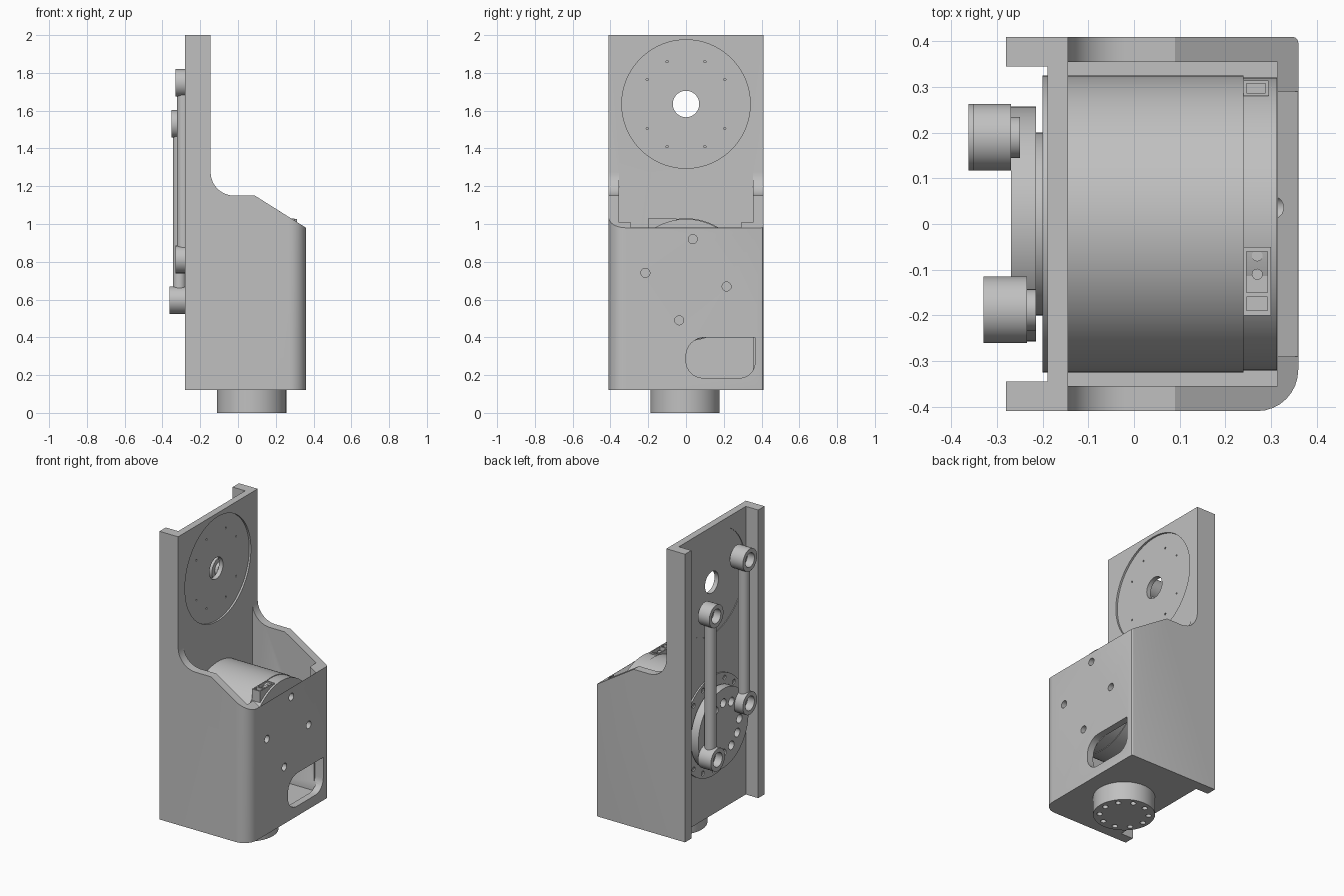
import bpy, bmesh
from math import sin, cos, pi, radians

cube = bpy.data.objects.get("Cube")
if cube:
    bpy.data.objects.remove(cube, do_unlink=True)

grey = bpy.data.materials.new("light grey")
grey.use_nodes = True
GREY = (0.53, 0.53, 0.53, 1)
grey.diffuse_color = GREY
grey.node_tree.nodes["Principled BSDF"].inputs["Base Color"].default_value = GREY

MAP = {"X": lambda u, v, w: (w, u, v),
       "Y": lambda u, v, w: (u, w, v),
       "Z": lambda u, v, w: (u, v, w)}


def arc(u, v, r, a0, a1, n):
    """Points of an arc, angles in degrees."""
    return [(u + r * cos(radians(a0 + (a1 - a0) * i / n)),
             v + r * sin(radians(a0 + (a1 - a0) * i / n))) for i in range(n + 1)]


def circle(u, v, r, n=48):
    return arc(u, v, r, 0, 360, n)[:-1]


def rect(u0, u1, v0, v1):
    return [(u0, v0), (u1, v0), (u1, v1), (u0, v1)]


def ring(u, v, radius, r, count, start=0):
    """Small circles spaced around a larger one."""
    return [circle(u + radius * cos(start + 2 * pi * i / count),
                   v + radius * sin(start + 2 * pi * i / count), r, 20) for i in range(count)]


def prism(name, outlines, axis, a, b):
    """Extrude one or more outlines along an axis from a to b."""
    bm = bmesh.new()
    for pts in outlines:
        low = [bm.verts.new(MAP[axis](u, v, a)) for u, v in pts]
        high = [bm.verts.new(MAP[axis](u, v, b)) for u, v in pts]
        bm.faces.new(low)
        bm.faces.new(high)
        for i in range(len(pts)):
            j = (i + 1) % len(pts)
            bm.faces.new((low[i], low[j], high[j], high[i]))
    bmesh.ops.recalc_face_normals(bm, faces=bm.faces[:])
    me = bpy.data.meshes.new(name)
    bm.to_mesh(me)
    bm.free()
    me.materials.append(grey)
    ob = bpy.data.objects.new(name, me)
    bpy.context.collection.objects.link(ob)
    return ob


def cut(ob, outlines, axis, a, b):
    """Subtract a prism from a part and discard the cutter."""
    tool = prism("cutter", outlines, axis, a, b)
    tool.hide_render = True
    mod = ob.modifiers.new("cut", "BOOLEAN")
    mod.operation, mod.solver, mod.object = "DIFFERENCE", "EXACT", tool
    bpy.context.view_layer.update()
    deps = bpy.context.evaluated_depsgraph_get()
    me = bpy.data.meshes.new_from_object(ob.evaluated_get(deps))
    ob.modifiers.clear()
    ob.data = me
    bpy.data.objects.remove(tool, do_unlink=True)


def round_corner(ob, y, radius, segments):
    bm = bmesh.new()
    bm.from_mesh(ob.data)
    edges = [e for e in bm.edges
             if all(abs(v.co.x - 0.36) < 1e-4 and abs(v.co.y - y) < 1e-4 for v in e.verts)]
    bmesh.ops.bevel(bm, geom=edges, offset=radius, segments=segments, profile=0.5, affect="EDGES")
    bm.to_mesh(ob.data)
    bm.free()


MOTOR_Z, PIVOT_Z = 0.705, 1.635

# Housing: side profile, rounded front corners, hollow box, rear channel
side = ([(-0.28, 0.12), (0.36, 0.12), (0.36, 0.98), (0.09, 1.15)]
        + arc(-0.02, 1.275, 0.125, 270, 180, 12) + [(-0.145, 2), (-0.28, 2)])
housing = prism("housing", [side], "Y", -0.41, 0.41)
round_corner(housing, -0.41, 0.09, 8)
round_corner(housing, 0.41, 0.012, 3)
cut(housing, [rect(-0.145, 0.315, -0.355, 0.355)], "Z", 0.17, 1.6)
cut(housing, [rect(-0.4, -0.19, -0.345, 0.345)], "Z", 0, 2.2)

# Chamfer inside the front lip
cut(housing, [[(0.3, 0.93), (0.315, 0.93), (0.3595, 0.979), (0.3595, 1.1), (0.3, 1.1)]],
    "Y", -0.29, 0.29)

# Front wall window and screw holes
window = (arc(0.1, 0.3, 0.1, 90, 180, 8) + arc(0.09, 0.275, 0.09, 180, 270, 8)
          + arc(0.285, 0.265, 0.08, 270, 360, 8) + [(0.365, 0.4)])
cut(housing, [window], "X", 0.3, 0.4)
cut(housing, ring(0, MOTOR_Z, 0.218, 0.024, 4, radians(-10.5) + pi / 2 + radians(1)), "X", 0.3, 0.4)

# Pivot seat with centre bore and small pin holes
cut(housing, [circle(0, PIVOT_Z, 0.34, 64)], "X", -0.157, -0.1)
cut(housing, [circle(0, PIVOT_Z, 0.34, 64)], "X", -0.3, -0.186)
cut(housing, [circle(0, PIVOT_Z, 0.07)], "X", -0.3, 0)
pins = [circle(sy * y, PIVOT_Z + sz * z, 0.006, 10)
        for y, z in ((0.205, 0.13), (0.1, 0.225)) for sy in (-1, 1) for sz in (-1, 1)]
cut(housing, pins, "X", -0.17, -0.1)

# Output flange under the floor
base_flange = prism("base_flange", [circle(0.0725, -0.005, 0.183, 64)], "Z", 0, 0.125)
cut(base_flange, ring(0.0725, -0.005, 0.145, 0.017, 10), "Z", -0.1, 0.04)

# Motor lying across the box, with connectors on the end cap
prism("motor_body", [circle(0, MOTOR_Z, 0.325, 96)], "X", -0.15, 0.24)
prism("motor_cap", [circle(0, MOTOR_Z, 0.321, 96)], "X", 0.235, 0.313)
connector = prism("motor_connector", [rect(0.24, 0.3, -0.2, -0.05)], "Z", 0.95, 1.03)
cut(connector, [rect(0.247, 0.293, -0.15, -0.06), rect(0.247, 0.293, -0.19, -0.16)], "Z", 1.005, 1.1)
prism("connector_pins", [circle(0.27, y, 0.012, 16) for y in (-0.11, -0.07)], "Z", 0.98, 1.02)
small_plug = prism("small_connector", [rect(0.24, 0.295, 0.28, 0.315)], "Z", 0.78, 0.87)
cut(small_plug, [rect(0.247, 0.288, 0.287, 0.308)], "Z", 0.85, 1)

# Rear mounting ring, hub and rotor
mount_ring = prism("mounting_ring", [circle(0, MOTOR_Z, 0.325, 96)], "X", -0.2, -0.185)
cut(mount_ring, ring(0, MOTOR_Z, 0.293, 0.015, 16), "X", -0.3, -0.192)
prism("rotor_hub", [circle(0, MOTOR_Z, 0.2, 64)], "X", -0.22, -0.19)
rotor = prism("rotor", [circle(0, MOTOR_Z, 0.258, 80)], "X", -0.27, -0.215)
cut(rotor, ring(0, MOTOR_Z, 0.165, 0.028, 12), "X", -0.3, -0.235)


def link(name, y, low, high, rod_x):
    """Push rod with a hollow eye at each end; low and high are (z, outer x, inner x)."""
    prism(name + "_rod", [circle(rod_x, y, 0.035, 32)], "Z", low[0] + 0.06, high[0] - 0.06)
    for end, (z, outer, inner) in (("lower", low), ("upper", high)):
        eye = prism(f"{name}_{end}_eye", [circle(y, z, 0.073)], "X", outer, inner)
        cut(eye, [circle(y, z, 0.046)], "X", -0.5, outer + 0.05)
        prism(f"{name}_{end}_stub", [circle(y, z, 0.045)], "X", inner - 0.02, inner + 0.02)


link("left_link", 0.19, (0.597, -0.363, -0.27), (1.53, -0.352, -0.27), -0.31)
link("right_link", -0.188, (0.812, -0.33, -0.235), (1.747, -0.33, -0.235), -0.288)

# Smooth round surfaces, keep edges sharp
bpy.ops.object.select_all(action="DESELECT")
for ob in bpy.context.collection.objects:
    if ob.type == "MESH":
        ob.select_set(True)
        bpy.context.view_layer.objects.active = ob
bpy.ops.object.shade_smooth_by_angle(angle=radians(30))
